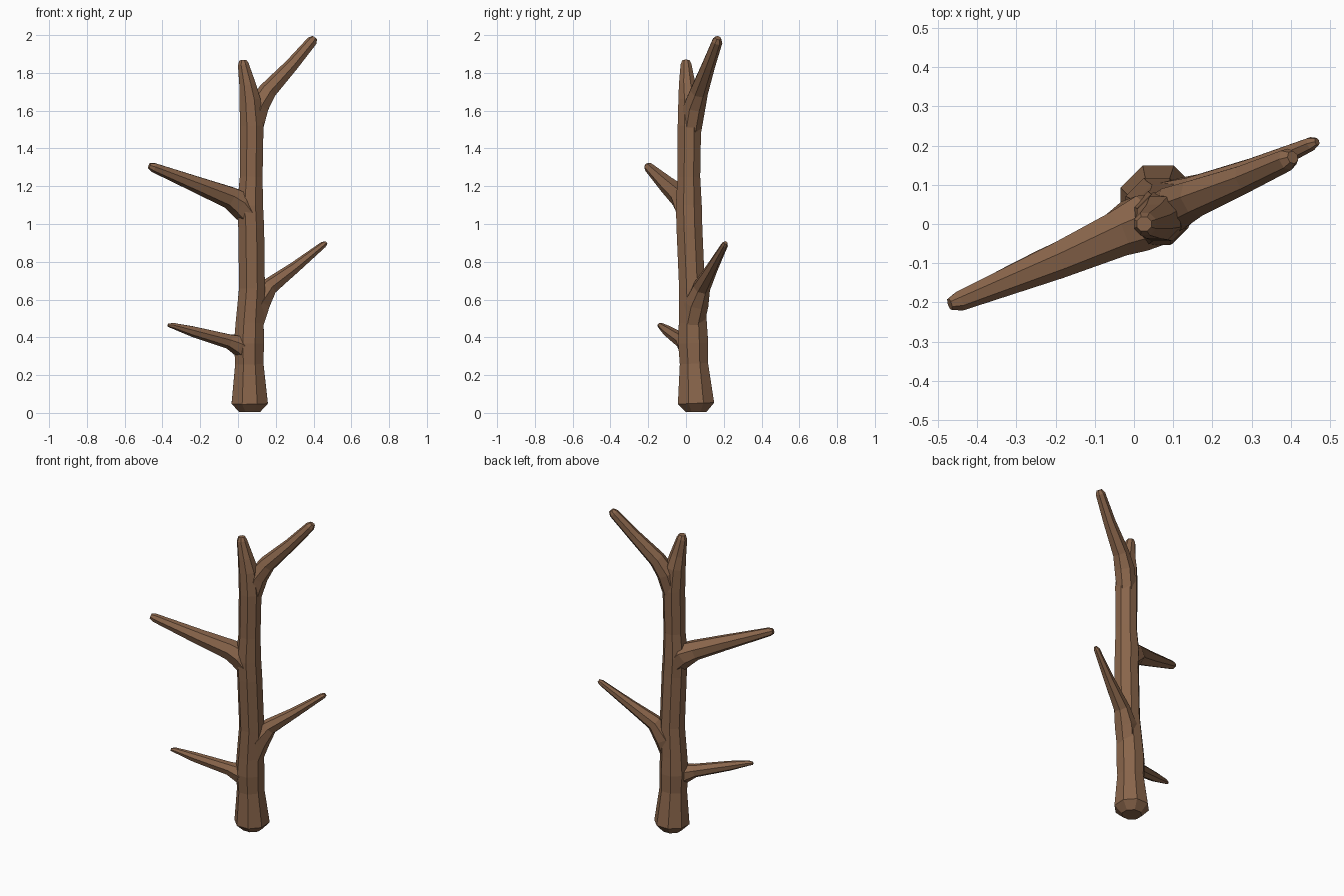
import bpy, bmesh, math
from mathutils import Vector

bark = bpy.data.materials.new("bark")
bark.diffuse_color = (0.25, 0.13, 0.07, 1)


def limb(name, path, sides):
    """Faceted tube through (x, y, z, radius) points, capped at both ends."""
    bm = bmesh.new()
    pts = [Vector(p[:3]) for p in path]
    rings = []
    for i, p in enumerate(pts):
        t = (pts[min(i + 1, len(pts) - 1)] - pts[max(i - 1, 0)]).normalized()
        u = Vector((0, 1, 0)).cross(t).normalized()
        v = t.cross(u)
        ring = []
        for k in range(sides):
            a = 2 * math.pi * (k + 0.5) / sides
            ring.append(bm.verts.new(p + path[i][3] * (u * math.cos(a) + v * math.sin(a))))
        rings.append(ring)
    for a, b in zip(rings, rings[1:]):
        for k in range(sides):
            n = (k + 1) % sides
            bm.faces.new((a[k], a[n], b[n], b[k]))
    bm.faces.new(rings[0][::-1])
    bm.faces.new(rings[-1])
    bmesh.ops.recalc_face_normals(bm, faces=bm.faces)
    mesh = bpy.data.meshes.new(name)
    bm.to_mesh(mesh)
    bm.free()
    mesh.materials.append(bark)
    ob = bpy.data.objects.new(name, mesh)
    bpy.context.collection.objects.link(ob)
    return ob


# Trunk: wide foot, gently bent stem, thin broken top
trunk = limb("trunk", [
    (0.062, 0.053, 0.005, 0.060), (0.062, 0.053, 0.05, 0.104),
    (0.060, 0.042, 0.26, 0.081), (0.058, 0.038, 0.37, 0.086),
    (0.062, 0.036, 0.48, 0.080), (0.074, 0.032, 0.66, 0.074),
    (0.070, 0.018, 0.98, 0.074), (0.064, 0.015, 1.10, 0.074),
    (0.070, 0.015, 1.25, 0.065), (0.073, 0.018, 1.52, 0.067),
    (0.063, 0.015, 1.66, 0.060), (0.050, 0.006, 1.74, 0.047),
    (0.028, 0.000, 1.845, 0.031), (0.026, 0.000, 1.868, 0.020)], 8)

# Branches: flared root inside the trunk, bending out to a blunt tip
branches = {
    "upper_right_branch": [
        (0.078, 0.025, 1.50, 0.058), (0.108, 0.044, 1.62, 0.060),
        (0.157, 0.068, 1.702, 0.050), (0.285, 0.118, 1.84, 0.037),
        (0.392, 0.165, 1.967, 0.029), (0.405, 0.170, 1.985, 0.017)],
    "upper_left_branch": [
        (0.065, 0.015, 1.05, 0.068), (0.010, 0.002, 1.112, 0.074),
        (-0.045, -0.025, 1.142, 0.061), (-0.20, -0.095, 1.203, 0.047),
        (-0.447, -0.197, 1.300, 0.026), (-0.470, -0.204, 1.308, 0.016)],
    "middle_right_branch": [
        (0.080, 0.035, 0.48, 0.064), (0.110, 0.055, 0.58, 0.066),
        (0.165, 0.082, 0.666, 0.048), (0.30, 0.138, 0.768, 0.032),
        (0.452, 0.205, 0.890, 0.018), (0.467, 0.210, 0.901, 0.010)],
    "lower_left_branch": [
        (0.060, 0.030, 0.32, 0.060), (0.000, 0.005, 0.363, 0.056),
        (-0.050, -0.018, 0.380, 0.040), (-0.24, -0.095, 0.432, 0.029),
        (-0.345, -0.135, 0.462, 0.016), (-0.370, -0.143, 0.464, 0.009)],
}

# Merge the branches into one solid with the trunk
bpy.context.view_layer.objects.active = trunk
for name, path in branches.items():
    branch = limb(name, path, 7)
    mod = trunk.modifiers.new(name, 'BOOLEAN')
    mod.operation = 'UNION'
    mod.solver = 'EXACT'
    mod.object = branch
    bpy.ops.object.modifier_apply(modifier=mod.name)
    bpy.data.objects.remove(branch)
trunk.name = "bare_tree"
